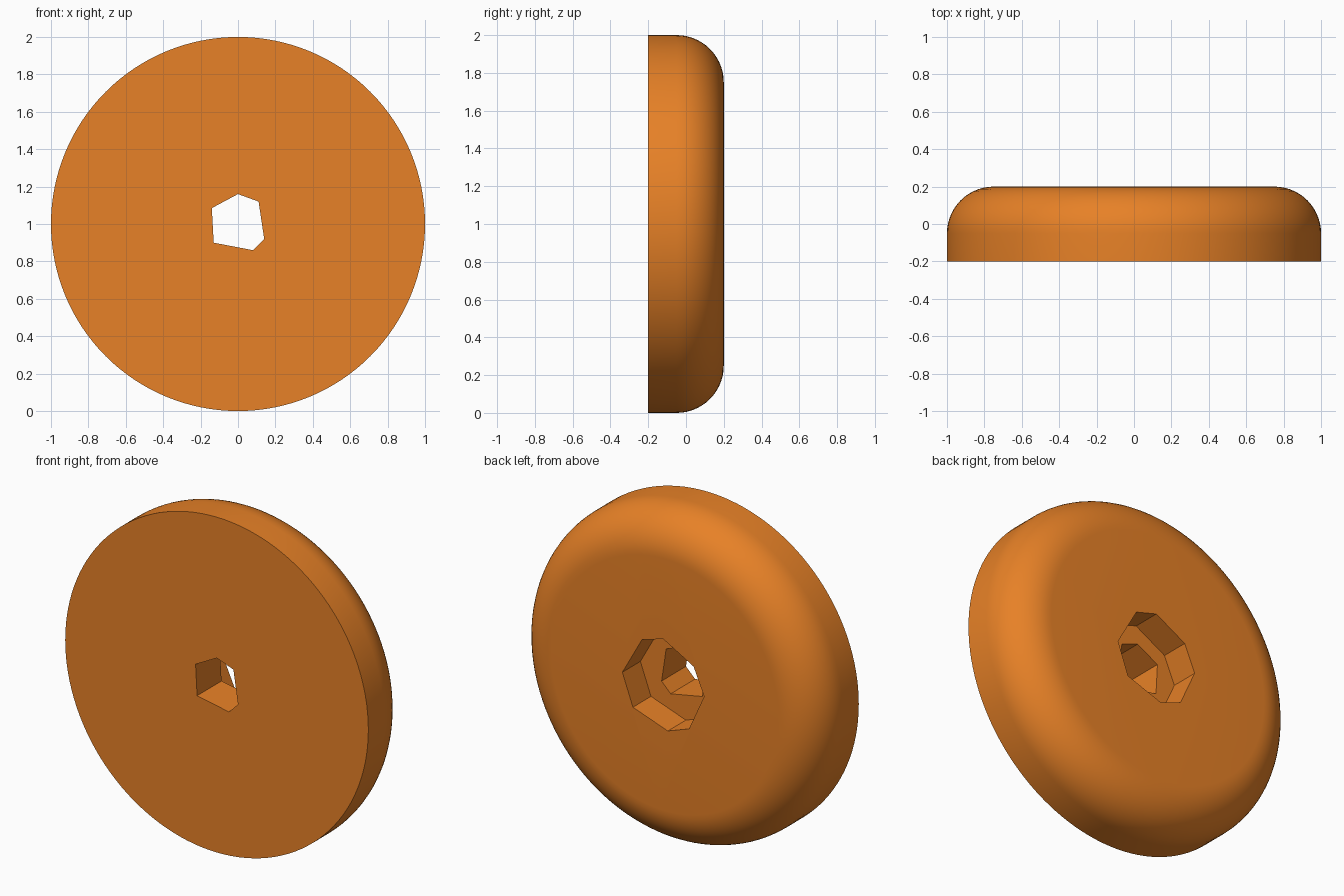
import bpy, bmesh
from math import sin, cos, pi, radians
from mathutils import Vector

if "Cube" in bpy.data.objects:
    bpy.data.objects.remove(bpy.data.objects["Cube"])


def prism(name, outline, y0, y1):
    """Solid prism along y from an (x, z) outline."""
    bm = bmesh.new()
    face = bm.faces.new([bm.verts.new((x, y0, 1 + z)) for x, z in outline])
    ext = bmesh.ops.extrude_face_region(bm, geom=[face])
    verts = [g for g in ext["geom"] if isinstance(g, bmesh.types.BMVert)]
    bmesh.ops.translate(bm, verts=verts, vec=(0, y1 - y0, 0))
    bmesh.ops.recalc_face_normals(bm, faces=bm.faces)
    return finish(name, bm)


def finish(name, bm):
    mesh = bpy.data.meshes.new(name)
    bm.to_mesh(mesh)
    bm.free()
    obj = bpy.data.objects.new(name, mesh)
    bpy.context.collection.objects.link(obj)
    return obj


# Wheel body: flat front, rounded back rim, turned about the y axis
SIDES, FILLET, STEPS = 128, 0.25, 14
profile = [(1.0, -0.2)]
for i in range(STEPS + 1):
    a = pi / 2 * i / STEPS
    profile.append((1 - FILLET + FILLET * cos(a), 0.2 - FILLET + FILLET * sin(a)))

bm = bmesh.new()
rings = [[bm.verts.new((r * cos(2 * pi * k / SIDES), y, 1 + r * sin(2 * pi * k / SIDES)))
          for k in range(SIDES)] for r, y in profile]
for a, b in zip(rings, rings[1:]):
    for k in range(SIDES):
        n = (k + 1) % SIDES
        bm.faces.new((a[k], a[n], b[n], b[k]))
bm.faces.new(rings[0])
bm.faces.new(rings[-1])
bmesh.ops.recalc_face_normals(bm, faces=bm.faces)
disc = finish("wheel_disc", bm)

# Six-sided through hole and wider eight-sided recess in the back
hole = [(0, 0.16), (0.11, 0.12), (0.14, -0.08), (0.08, -0.14), (-0.13, -0.10), (-0.14, 0.085)]
recess = [(0.15, 0.23), (0.01, 0.27), (-0.19, 0.16), (-0.26, 0.0),
          (-0.16, -0.22), (-0.02, -0.27), (0.21, -0.19), (0.28, 0.0)]
cutters = [prism("hole_cutter", hole, -0.4, 0.4), prism("recess_cutter", recess, 0.03, 0.4)]

bpy.context.view_layer.objects.active = disc
for c in cutters:
    mod = disc.modifiers.new(c.name, "BOOLEAN")
    mod.operation = "DIFFERENCE"
    mod.solver = "EXACT"
    mod.object = c
    bpy.ops.object.modifier_apply(modifier=mod.name)
    bpy.data.objects.remove(c)

# Orange finish and smooth rim
mat = bpy.data.materials.new("orange")
mat.diffuse_color = (0.8, 0.22, 0.02, 1)
mat.use_nodes = True
mat.node_tree.nodes["Principled BSDF"].inputs["Base Color"].default_value = mat.diffuse_color
disc.data.materials.clear()
disc.data.materials.append(mat)
bpy.ops.object.select_all(action="DESELECT")
disc.select_set(True)
bpy.ops.object.shade_smooth_by_angle(angle=radians(25))
